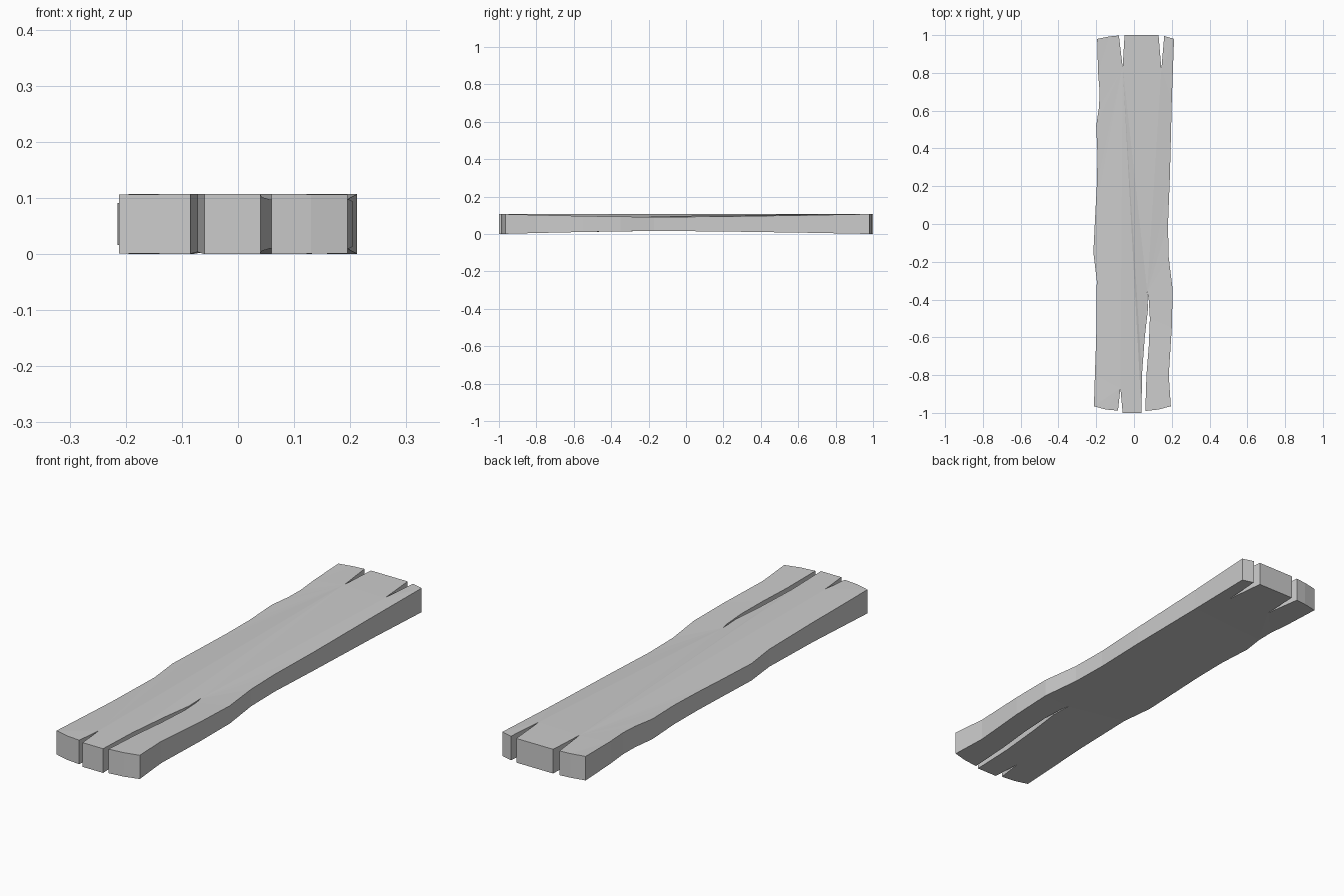
import bpy
import bmesh
from mathutils import Vector
from mathutils.geometry import delaunay_2d_cdt

default_cube = bpy.data.objects.get("Cube")
if default_cube:
    bpy.data.objects.remove(default_cube, do_unlink=True)

THICKNESS = 0.107
PINCH = 0.016  # how far the worn edges sink toward the middle of the plank

# Plan outline, counter-clockwise, one run per side
front_end = [
    (-.212, -.965), (-.15, -.982), (-.085, -.988),
    (-.072, -.87), (-.06, -1), (.04, -1),
]
long_split = [
    (.042, -.8), (.057, -.6), (.074, -.45), (.07, -.36),
    (.078, -.4), (.084, -.5), (.078, -.65), (.066, -.8), (.06, -.99),
]
right_edge = [
    (.13, -.982), (.195, -.965), (.184, -.8), (.2, -.55), (.205, -.35),
    (.183, -.17), (.18, 0), (.19, .25), (.2, .65), (.212, .98),
]
back_end = [
    (.16, .995), (.145, .82), (.13, 1), (-.05, 1),
    (-.06, .83), (-.08, .998), (-.13, .993), (-.195, .98),
]
left_edge = [
    (-.19, .8), (-.182, .7), (-.185, .62), (-.2, .52), (-.193, .36),
    (-.197, .2), (-.205, .05), (-.215, -.15), (-.197, -.3),
    (-.2, -.6), (-.207, -.8),
]
outline = front_end + long_split + right_edge + back_end + left_edge

# Straight creases across the top, running between the split ends
ridges = [
    ((.04, -1), (-.06, .83)),
    ((-.072, -.87), (-.06, .83)),
    ((.07, -.36), (.145, .82)),
]
ridge_edges = [(outline.index(a), outline.index(b)) for a, b in ridges]


def sink(y):
    """Edge wear: none at the ends, deepest a little in front of centre."""
    centre = -.15
    reach = 1 - centre if y > centre else 1 + centre
    t = min(abs(y - centre) / reach, 1)
    return PINCH * (1 - t ** 1.5)


def triangles(edges):
    """Triangles filling the outline, keeping the given crease edges."""
    points = [Vector(p) for p in outline]
    result = delaunay_2d_cdt(points, edges, [list(range(len(points)))], 1, 1e-6)
    faces, sources = result[2], result[3]
    return [[sources[i][0] for i in face] for face in faces]


def add_face(bm, verts):
    if len(set(verts)) == len(verts) and not bm.faces.get(verts):
        bm.faces.new(verts)


def build_plank():
    bm = bmesh.new()
    bottom = [bm.verts.new((x, y, sink(y))) for x, y in outline]
    top = [bm.verts.new((x, y, THICKNESS - sink(y))) for x, y in outline]
    # Crease ends stay at full height
    for edge in ridge_edges:
        for i in edge:
            if abs(outline[i][1]) > .8:
                top[i].co.z = THICKNESS

    # Upper and lower faces
    for tri in triangles(ridge_edges):
        add_face(bm, [top[i] for i in tri])
    for tri in triangles([]):
        add_face(bm, [bottom[i] for i in reversed(tri)])

    # Side walls
    count = len(outline)
    for i in range(count):
        j = (i + 1) % count
        add_face(bm, [bottom[i], bottom[j], top[j], top[i]])

    bmesh.ops.recalc_face_normals(bm, faces=bm.faces)
    mesh = bpy.data.meshes.new("plank")
    bm.to_mesh(mesh)
    bm.free()
    plank = bpy.data.objects.new("plank", mesh)
    bpy.context.collection.objects.link(plank)
    return plank


# Single plain grey
grey = bpy.data.materials.new("plain grey")
grey.use_nodes = True
colour = (.6, .6, .6, 1)
grey.diffuse_color = colour
grey.node_tree.nodes["Principled BSDF"].inputs["Base Color"].default_value = colour

build_plank().data.materials.append(grey)
